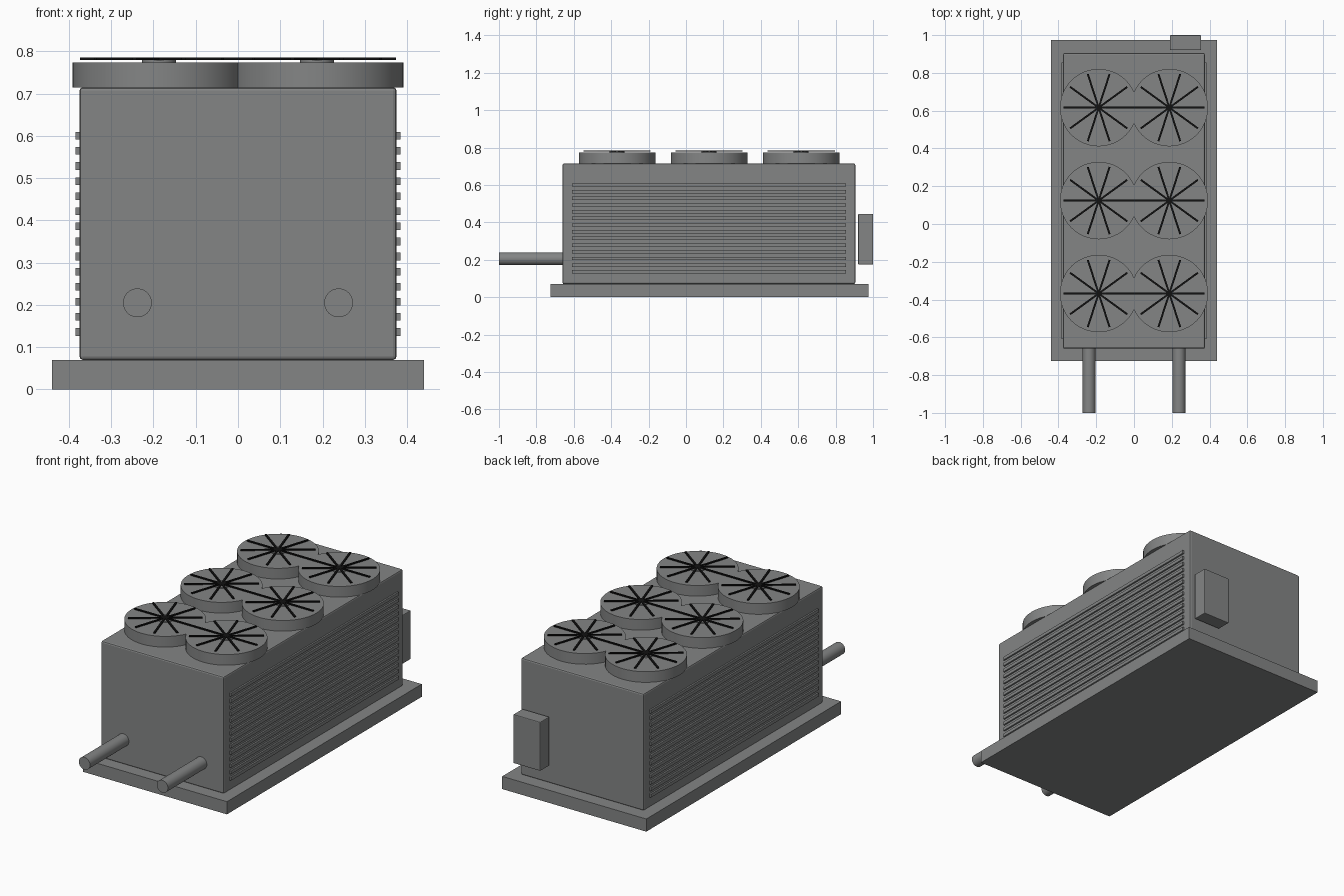
import bpy, math

cube = bpy.data.objects.get("Cube")
if cube:
    bpy.data.objects.remove(cube, do_unlink=True)


def material(name, color):
    m = bpy.data.materials.new(name)
    m.use_nodes = True
    m.diffuse_color = (*color, 1)
    m.node_tree.nodes["Principled BSDF"].inputs["Base Color"].default_value = (*color, 1)
    return m


GREY = material("casing grey", (0.23, 0.235, 0.235))
BLACK = material("grille black", (0.006, 0.006, 0.006))


def box(name, lo, hi, mat, bevel=0, turn=0):
    mid = [(a + b) / 2 for a, b in zip(lo, hi)]
    bpy.ops.mesh.primitive_cube_add(size=1, location=mid)
    ob = bpy.context.object
    ob.name = name
    ob.scale = [b - a for a, b in zip(lo, hi)]
    bpy.ops.object.transform_apply(location=False, rotation=False, scale=True)
    ob.rotation_euler.z = turn
    ob.data.materials.append(mat)
    if bevel:
        mod = ob.modifiers.new("Bevel", 'BEVEL')
        mod.width = bevel
        mod.segments = 2
    return ob


def cylinder(name, center, radius, depth, mat, tilt=0):
    bpy.ops.mesh.primitive_cylinder_add(vertices=48, radius=radius, depth=depth,
                                        location=center, rotation=(tilt, 0, 0))
    ob = bpy.context.object
    ob.name = name
    ob.data.materials.append(mat)
    bpy.ops.object.shade_smooth_by_angle()
    return ob


# Plinth and main casing
box("base_slab", (-0.44, -0.725, 0), (0.44, 0.975, 0.07), GREY)
box("casing", (-0.375, -0.66, 0.07), (0.375, 0.905, 0.715), GREY, 0.008)

# Horizontal louvres on both long sides
for side, label in ((1, "left"), (-1, "right")):
    for i in range(14):
        z = 0.136 + i * 0.0357
        xs = sorted((side * 0.37, side * 0.384))
        box(f"{label}_louvre_{i + 1}", (xs[0], -0.61, z - 0.009),
            (xs[1], 0.855, z + 0.009), GREY)

# Fan drums, each with a hub and five crossing grille bars
for row in range(3):
    y = 0.124 + (row - 1) * 0.492
    for side, label in ((1, "left"), (-1, "right")):
        x = side * 0.187
        tag = f"{label}_{row + 1}"
        cylinder(f"fan_drum_{tag}", (x, y, 0.744), 0.205, 0.06, GREY)
        cylinder(f"fan_hub_{tag}", (x, y, 0.777), 0.04, 0.006, GREY)
        for k in range(5):
            box(f"grille_bar_{tag}_{k + 1}", (x - 0.187, y - 0.005, 0.779),
                (x + 0.187, y + 0.005, 0.785), BLACK, turn=k * math.pi / 5)

# Water pipes at the front
for x, label in ((0.238, "left"), (-0.238, "right")):
    cylinder(f"{label}_pipe", (x, -0.825, 0.205), 0.034, 0.35, GREY, math.pi / 2)

# Control box behind the back panel
box("control_box", (0.19, 0.92, 0.175), (0.355, 1.0, 0.445), GREY, 0.004)
